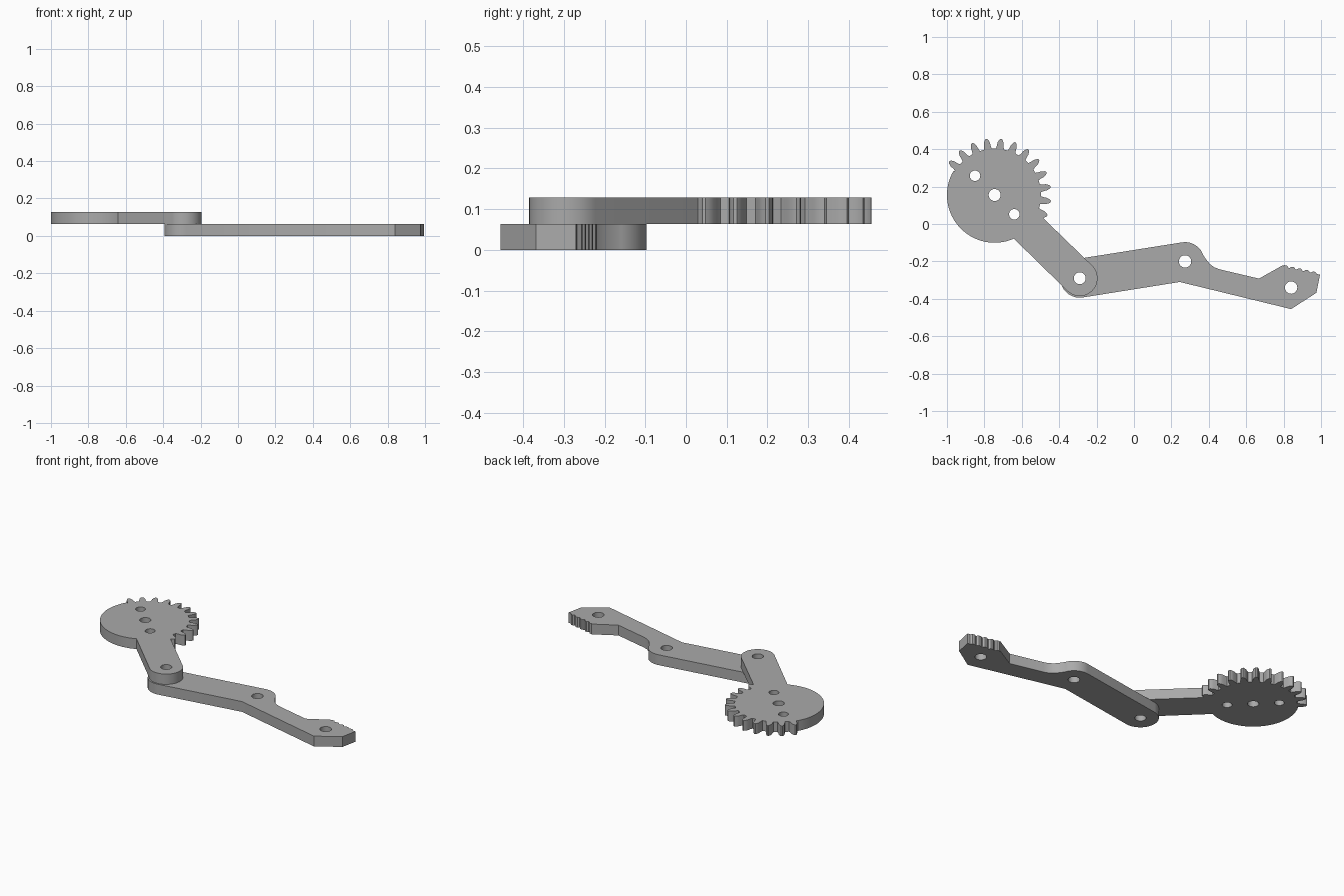
import bpy, bmesh
from math import sin, cos, atan2, asin, radians, degrees
from mathutils import Vector

cube = bpy.data.objects.get("Cube")
if cube:
    bpy.data.objects.remove(cube, do_unlink=True)

grey = bpy.data.materials.new("plain grey")
grey.use_nodes = True
grey.diffuse_color = (0.4, 0.4, 0.4, 1)
grey.node_tree.nodes["Principled BSDF"].inputs["Base Color"].default_value = (0.4, 0.4, 0.4, 1)

THICK = 0.064


def polar(c, r, deg):
    return (c[0] + r * cos(radians(deg)), c[1] + r * sin(radians(deg)))


def arc(c, r, a0, a1, n):
    return [polar(c, r, a0 + (a1 - a0) * i / n) for i in range(n + 1)]


def plate(name, outline, holes, z0):
    """Extrude a flat outline with round holes into a solid plate."""
    curve = bpy.data.curves.new(name + "_profile", "CURVE")
    curve.dimensions = "2D"
    curve.fill_mode = "BOTH"
    curve.extrude = THICK / 2
    for loop in [outline] + [arc(c, r, 0, 350, 35) for c, r in holes]:
        spline = curve.splines.new("POLY")
        spline.points.add(len(loop) - 1)
        for p, (x, y) in zip(spline.points, loop):
            p.co = (x, y, 0, 1)
        spline.use_cyclic_u = True
    helper = bpy.data.objects.new(name + "_helper", curve)
    bpy.context.collection.objects.link(helper)
    deps = bpy.context.evaluated_depsgraph_get()
    mesh = bpy.data.meshes.new_from_object(helper.evaluated_get(deps))
    bpy.data.objects.remove(helper, do_unlink=True)
    # weld caps to walls and settle on the base height
    bm = bmesh.new()
    bm.from_mesh(mesh)
    bmesh.ops.remove_doubles(bm, verts=bm.verts, dist=0.0002)
    bmesh.ops.translate(bm, verts=bm.verts, vec=Vector((0, 0, z0 + THICK / 2)))
    bmesh.ops.recalc_face_normals(bm, faces=bm.faces)
    bm.to_mesh(mesh)
    bm.free()
    mesh.materials.clear()
    mesh.materials.append(grey)
    obj = bpy.data.objects.new(name, mesh)
    bpy.context.collection.objects.link(obj)
    mesh.shade_smooth()
    mesh.set_sharp_from_angle(angle=radians(30))
    return obj


# Toothed sector with its arm
hub, pivot = (-0.745, 0.155), (-0.29, -0.29)
R, ARM = 0.255, 0.095
aim = degrees(atan2(pivot[1] - hub[1], pivot[0] - hub[0]))
outline = arc(pivot, ARM, aim - 90, aim + 90, 24)
outline.append((-0.484, 0.03))
tooth = [(0.248, -5), (0.262, -4), (0.28, -3.4), (0.294, -2.1), (0.302, -0.8)]
tooth += [(r, -a) for r, a in reversed(tooth)]
for i in range(12):
    mid = -21.5 + 15 * i
    # the first tooth grows out of the arm edge
    outline += [polar(hub, r, mid + a) for r, a in (tooth[3:] if i == 0 else tooth)]
outline += arc(hub, R, 150, aim + 360 - degrees(asin(ARM / R)), 40)
plate("gear_arm", outline,
      [(hub, 0.032), ((-0.85, 0.258), 0.028), ((-0.64, 0.052), 0.028), (pivot, 0.032)], THICK)

# Lower link with knuckle and serrated jaw
knuckle, jaw = (0.273, -0.2), (0.84, -0.34)
link = arc(pivot, 0.104, 99, 279, 28)
link += [(0.245, -0.31), (0.84, -0.455), (0.975, -0.368), (0.995, -0.27)]
# jaw teeth, from tip to heel
for i in range(5):
    x, y = 0.978 - 0.038 * i, -0.268 + 0.0085 * i
    link += [(x, y), (x - 0.008, y + 0.012), (x - 0.022, y + 0.014), (x - 0.032, y + 0.008)]
link += [(0.8, -0.218), (0.668, -0.292)]
# concave fillet, then the rounded knuckle
link += [(0.46, -0.243), (0.43, -0.232), (0.405, -0.214), (0.388, -0.192)]
link += arc(knuckle, 0.103, 18, 99, 14)
plate("jaw_link", link, [(pivot, 0.032), (knuckle, 0.033), (jaw, 0.033)], 0)
